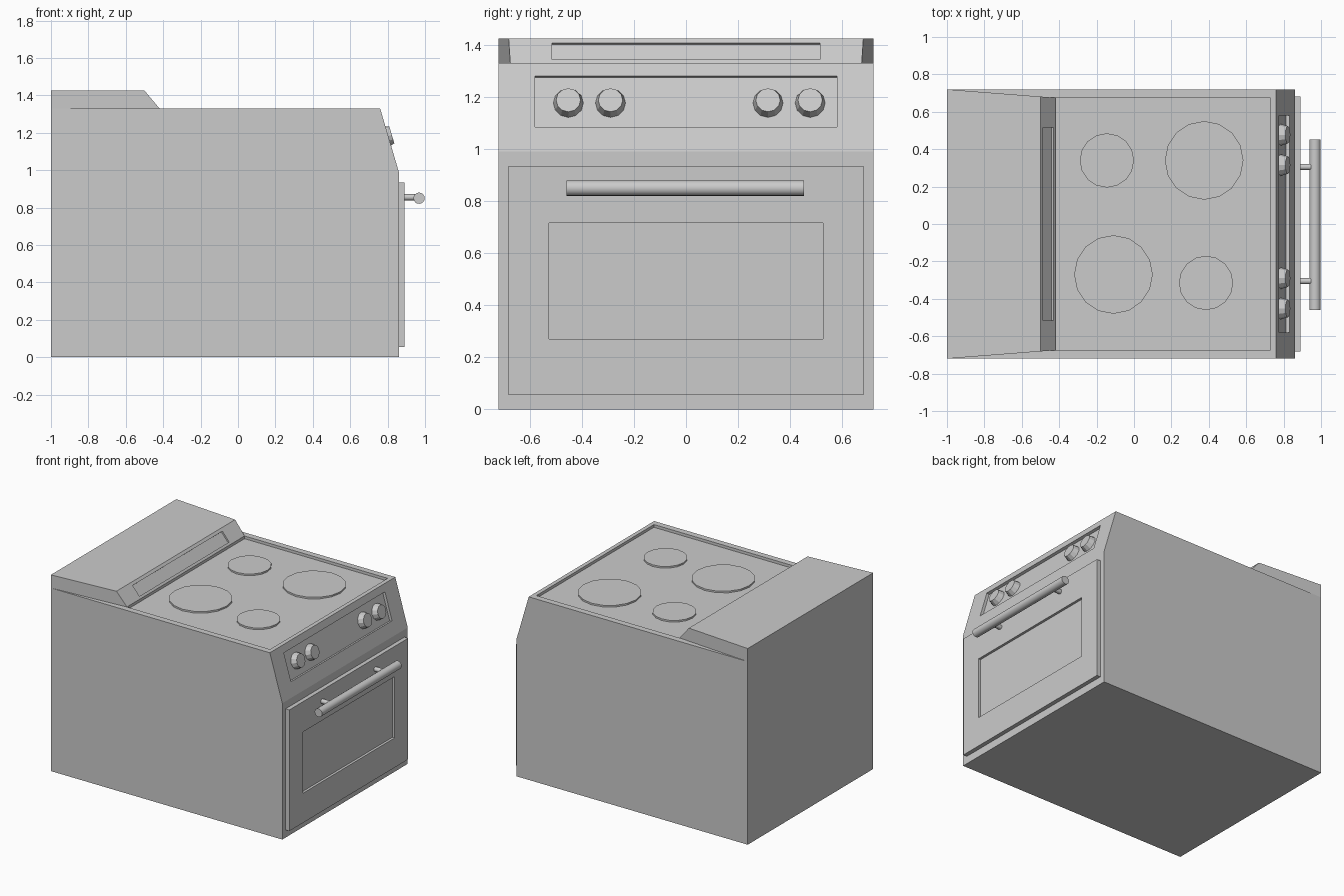
import bpy, bmesh, math
from mathutils import Matrix, Vector

if "Cube" in bpy.data.objects:
    bpy.data.objects.remove(bpy.data.objects["Cube"])


def make_object(name, bm):
    bmesh.ops.recalc_face_normals(bm, faces=bm.faces)
    mesh = bpy.data.meshes.new(name)
    bm.to_mesh(mesh)
    bm.free()
    ob = bpy.data.objects.new(name, mesh)
    bpy.context.scene.collection.objects.link(ob)
    return ob


def prism(name, profile, half_width):
    """Extrude an (x, z) profile across y; half_width is a function of x."""
    bm = bmesh.new()
    a = [bm.verts.new((x, -half_width(x), z)) for x, z in profile]
    b = [bm.verts.new((x, half_width(x), z)) for x, z in profile]
    n = len(profile)
    bm.faces.new(a)
    bm.faces.new(b[::-1])
    for i in range(n):
        j = (i + 1) % n
        bm.faces.new((a[i], b[i], b[j], a[j]))
    return make_object(name, bm)


def box(name, centre, size, tilt=0.0):
    bm = bmesh.new()
    m = (Matrix.Translation(centre) @ Matrix.Rotation(-tilt, 4, 'Y')
         @ Matrix.Diagonal((*size, 1)))
    bmesh.ops.create_cube(bm, size=1, matrix=m)
    return make_object(name, bm)


def rod(name, start, end, r1, r2, sides, smooth=False):
    start, end = Vector(start), Vector(end)
    axis = end - start
    m = (Matrix.Translation((start + end) / 2)
         @ axis.to_track_quat('Z', 'Y').to_matrix().to_4x4())
    bm = bmesh.new()
    bmesh.ops.create_cone(bm, cap_ends=True, segments=sides, radius1=r1,
                          radius2=r2, depth=axis.length, matrix=m)
    ob = make_object(name, bm)
    if smooth:
        bpy.context.view_layer.objects.active = ob
        ob.select_set(True)
        bpy.ops.object.shade_smooth_by_angle(angle=math.radians(40))
        ob.select_set(False)
    return ob


def recess(ob, centre, size, tilt=0.0):
    """Cut a box-shaped recess into a part."""
    cutter = box("cutter", centre, size, tilt)
    mod = ob.modifiers.new("recess", 'BOOLEAN')
    mod.operation = 'DIFFERENCE'
    mod.solver = 'EXACT'
    mod.object = cutter
    bpy.context.view_layer.objects.active = ob
    bpy.ops.object.modifier_apply(modifier=mod.name)
    bpy.data.objects.remove(cutter)


# Body with sunken cooktop and sunken control panel on the sloped front
body = prism("body", [(-1, 0), (0.86, 0), (0.86, 0.99), (0.76, 1.33), (-1, 1.33)],
             lambda x: 0.72)
recess(body, (0.155, 0, 1.33), (1.15, 1.35, 0.04))
panel_tilt = math.atan2(0.10, 0.34)
panel_mid = Vector((0.8034, 0, 1.1825))
panel_out = Vector((math.cos(panel_tilt), 0, math.sin(panel_tilt)))
recess(body, panel_mid, (0.04, 1.16, 0.203), panel_tilt)

# Raised back console, narrowing toward the front, with a sunken vent
console = prism("back_console", [(-1, 1.33), (-0.42, 1.33), (-0.5, 1.425), (-1, 1.425)],
                lambda x: 0.72 - 0.045 * (x + 1) / 0.58)
recess(console, (-0.458, 0, 1.3765), (0.024, 1.03, 0.084), math.atan2(0.08, 0.095))

# Burners
for i, (x, y, r) in enumerate([(-0.145, 0.34, 0.145), (0.375, 0.34, 0.21),
                               (-0.11, -0.27, 0.21), (0.385, -0.315, 0.145)]):
    rod(f"burner_{i + 1}", (x, y, 1.308), (x, y, 1.322), r, r, 16)

# Control knobs
for i, y in enumerate((-0.452, -0.29, 0.315, 0.477)):
    base = panel_mid + Vector((0, y, 0))
    rod(f"knob_{i + 1}", base - 0.021 * panel_out, base + 0.02 * panel_out,
        0.058, 0.047, 12)

# Oven door with sunken window
door = box("oven_door", (0.875, 0, 0.495), (0.03, 1.364, 0.88))
recess(door, (0.89, 0, 0.4925), (0.036, 1.054, 0.445))

# Door handle and its two posts
rod("door_handle", (0.968, -0.46, 0.85), (0.968, 0.453, 0.85), 0.03, 0.03, 16, True)
for side in (-1, 1):
    rod("handle_post", (0.885, side * 0.305, 0.855), (0.968, side * 0.305, 0.855),
        0.017, 0.017, 12, True)
